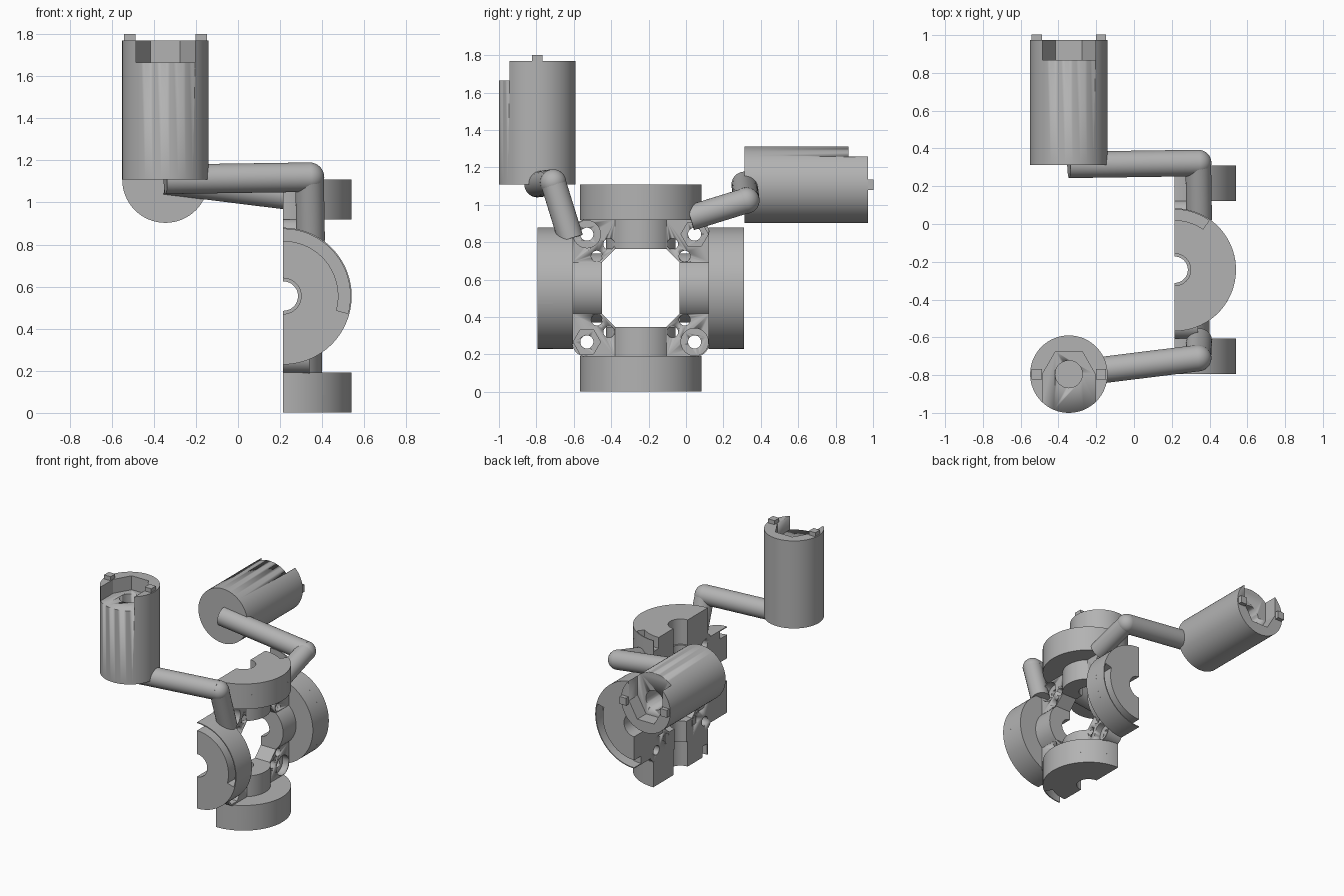
import bpy, bmesh, math
from mathutils import Matrix, Vector

if "Cube" in bpy.data.objects:
    bpy.data.objects.remove(bpy.data.objects["Cube"])

grey = bpy.data.materials.new("plain grey")
grey.diffuse_color = (0.45, 0.45, 0.45, 1)
grey.use_nodes = True
grey.node_tree.nodes["Principled BSDF"].inputs["Base Color"].default_value = grey.diffuse_color

CORE = Matrix.Translation((0, -0.242, 0.555))   # middle of the ring of hubs
CUT = 0.215                                     # flat section plane


def turn(k):
    """Quarter turns about the x axis through the core."""
    return CORE @ Matrix.Rotation(-math.pi / 2 * k, 4, 'X')


def arc(r, a0, a1, n=40, c=(0, 0)):
    return [(c[0] + r * math.cos(math.radians(a0 + (a1 - a0) * i / n)),
             c[1] + r * math.sin(math.radians(a0 + (a1 - a0) * i / n)))
            for i in range(n + 1)]


def finish(name, bm, m):
    bmesh.ops.recalc_face_normals(bm, faces=bm.faces)
    bm.transform(m)
    me = bpy.data.meshes.new(name)
    bm.to_mesh(me)
    bm.free()
    me.materials.append(grey)
    ob = bpy.data.objects.new(name, me)
    bpy.context.collection.objects.link(ob)
    bpy.context.view_layer.objects.active = ob
    bpy.ops.object.select_all(action='DESELECT')
    ob.select_set(True)
    bpy.ops.object.shade_smooth_by_angle(angle=math.radians(30))
    return ob


def prism(name, pts, w0, w1, axis, m):
    """Extrude an outline along x, y or z."""
    place = {'X': lambda u, v, w: (w, u, v),
             'Y': lambda u, v, w: (u, w, v),
             'Z': lambda u, v, w: (u, v, w)}[axis]
    bm = bmesh.new()
    a = [bm.verts.new(place(u, v, w0)) for u, v in pts]
    b = [bm.verts.new(place(u, v, w1)) for u, v in pts]
    bm.faces.new(a)
    bm.faces.new(b)
    for i in range(len(a)):
        j = (i + 1) % len(a)
        bm.faces.new((a[i], a[j], b[j], b[i]))
    return finish(name, bm, m)


def circle(r, n=32, c=(0, 0)):
    return arc(r, 0, 360, n, c)[:-1]


def cut(ob, cutters):
    bpy.context.view_layer.objects.active = ob
    for c in cutters:
        mod = ob.modifiers.new("cut", 'BOOLEAN')
        mod.operation, mod.solver, mod.object = 'DIFFERENCE', 'EXACT', c
        bpy.ops.object.modifier_apply(modifier=mod.name)
        bpy.data.objects.remove(c)


def rod(name, p, q, r, m):
    p, q = Vector(p), Vector(q)
    bm = bmesh.new()
    bmesh.ops.create_cone(bm, cap_ends=True, segments=40, radius1=r, radius2=r,
                          depth=(q - p).length)
    rot = (q - p).to_track_quat('Z', 'Y').to_matrix().to_4x4()
    finish(name, bm, m @ Matrix.Translation((p + q) / 2) @ rot)


SHIFT = Matrix.Translation((CUT, 0, 0))
for k in range(4):
    m = turn(k)
    h = m @ SHIFT
    # half disc with a curved groove in its outer face
    end = 90 - (105 if k % 2 == 0 else 35)
    bore = arc(0.085, 90, -90, 24)
    prism("half_disc", arc(0.325, -90, 90, 64) + bore, -0.47, -0.363, 'Y', h)
    prism("half_disc_face", arc(0.325, -90, end) + arc(0.262, end, 90) + bore,
          -0.553, -0.47, 'Y', h)
    prism("groove_wall", arc(0.325, end, 90) + arc(0.318, 90, end),
          -0.553, -0.47, 'Y', h)
    # half hub reaching into the middle
    prism("half_hub", arc(0.185, -90, 90, 40) + arc(0.07, 90, -90, 24),
          -0.363, -0.208, 'Y', h)
    # corner block joining neighbouring hubs
    c = (-0.288, -0.288)
    block = prism("corner_block",
                  [(-0.368, -0.137), (-0.208, -0.137), (-0.137, -0.208), (-0.137, -0.368)]
                  + arc(0.08, 270, 180, 12, c), CUT, 0.34, 'X', m)
    holes = [circle(0.035, 24, c), circle(0.03, 24, (-0.235, -0.17)),
             circle(0.03, 24, (-0.17, -0.235))]
    tools = [prism("hole_cutter", p, 0.1, 0.5, 'X', m) for p in holes]
    tools.append(prism("nut_cutter", circle(0.073, 6 if k % 2 == 0 else 32, c),
                       0.29, 0.5, 'X', m))
    cut(block, tools)

# two bent arms, each carrying a cup
for k in range(2):
    m = turn(k)
    elbow = (0.34, -0.468, 0.565)
    rod("arm_post", (0.345, -0.375, 0.265), elbow, 0.068, m)
    rod("arm_bar", elbow, (-0.345, -0.553, 0.555), 0.07, m)
    bm = bmesh.new()
    bmesh.ops.create_uvsphere(bm, u_segments=32, v_segments=16, radius=0.07)
    finish("arm_elbow", bm, m @ Matrix.Translation(elbow))

    cm = m @ Matrix.Translation((-0.345, -0.553, 0.555))
    cup = prism("cup", circle(0.205, 64), 0, 0.66, 'Z', cm)
    # half hexagon pocket opening through the side, with a round bore below
    pocket = [(-0.14, 0), (-0.07, 0.121), (0.07, 0.121), (0.14, 0),
              (0.14, -0.3), (-0.14, -0.3)]
    cut(cup, [prism("pocket_cutter", pocket, 0.555, 0.8, 'Z', cm),
              prism("bore_cutter", circle(0.072), 0.3, 0.7, 'Z', cm)])
    for s in (-1, 1):
        tab = [(s * 0.143, -0.028), (s * 0.197, -0.028), (s * 0.197, 0.028), (s * 0.143, 0.028)]
        prism("cup_tab", tab, 0.6, 0.69, 'Z', cm)
